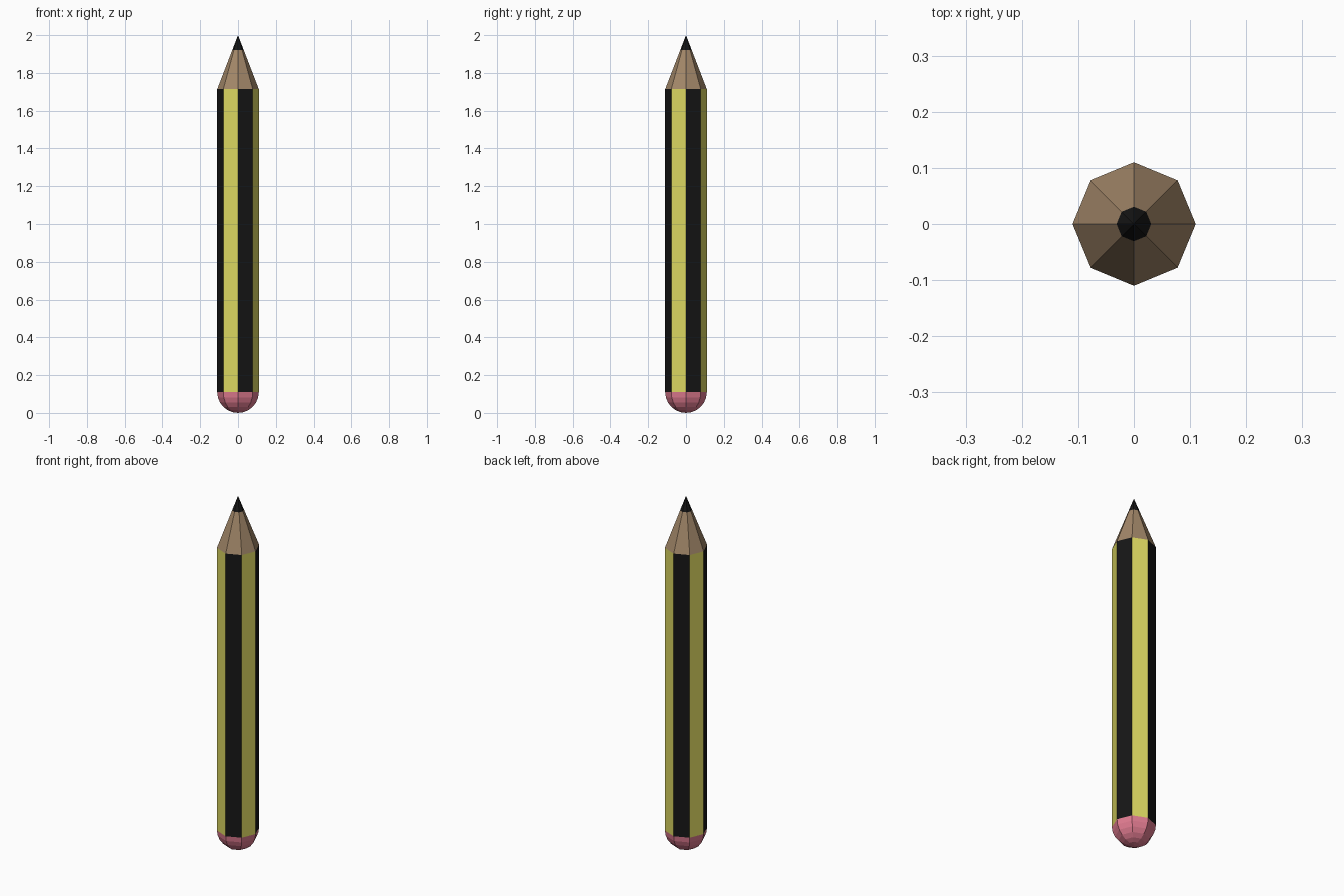
import bpy, bmesh
from math import sin, cos, pi

if "Cube" in bpy.data.objects:
    bpy.data.objects.remove(bpy.data.objects["Cube"])

SIDES = 8
R = 0.11
SHOULDER, LEAD, TIP = 1.714, 1.92, 2.0
LEAD_R = R * (TIP - LEAD) / (TIP - SHOULDER)


def material(name, rgb):
    m = bpy.data.materials.new(name)
    m.diffuse_color = (*rgb, 1)
    m.use_nodes = True
    m.node_tree.nodes["Principled BSDF"].inputs["Base Color"].default_value = m.diffuse_color
    return m


def lathe(name, profile, mats):
    """Eight-sided flat-faced revolve of (radius, z) points; materials alternate by side."""
    bm = bmesh.new()
    rings = []
    for r, z in profile:
        if r < 1e-6:
            rings.append([bm.verts.new((0, 0, z))] * SIDES)
        else:
            rings.append([bm.verts.new((r * cos(2 * pi * i / SIDES),
                                        r * sin(2 * pi * i / SIDES), z))
                          for i in range(SIDES)])
    for lo, hi in zip(rings, rings[1:]):
        for i in range(SIDES):
            j = (i + 1) % SIDES
            quad = list(dict.fromkeys((lo[i], lo[j], hi[j], hi[i])))
            bm.faces.new(quad).material_index = i % len(mats)
    me = bpy.data.meshes.new(name)
    bm.to_mesh(me)
    bm.free()
    for m in mats:
        me.materials.append(m)
    ob = bpy.data.objects.new(name, me)
    bpy.context.collection.objects.link(ob)
    return ob


black = material("black", (0.008, 0.008, 0.008))
yellow = material("yellow", (0.72, 0.68, 0.12))
wood = material("wood", (0.36, 0.24, 0.14))
pink = material("pink", (0.75, 0.2, 0.28))

# Rounded eraser at the bottom
dome = [(R * sin(k * pi / 12), R - R * cos(k * pi / 12)) for k in range(7)]
lathe("eraser", dome, [pink])
# Striped barrel
lathe("barrel", [(R, R), (R, SHOULDER)], [black, yellow])
# Sharpened wood and lead point
lathe("sharpened_wood", [(R, SHOULDER), (LEAD_R, LEAD)], [wood])
lathe("lead_tip", [(LEAD_R, LEAD), (0, TIP)], [black])
